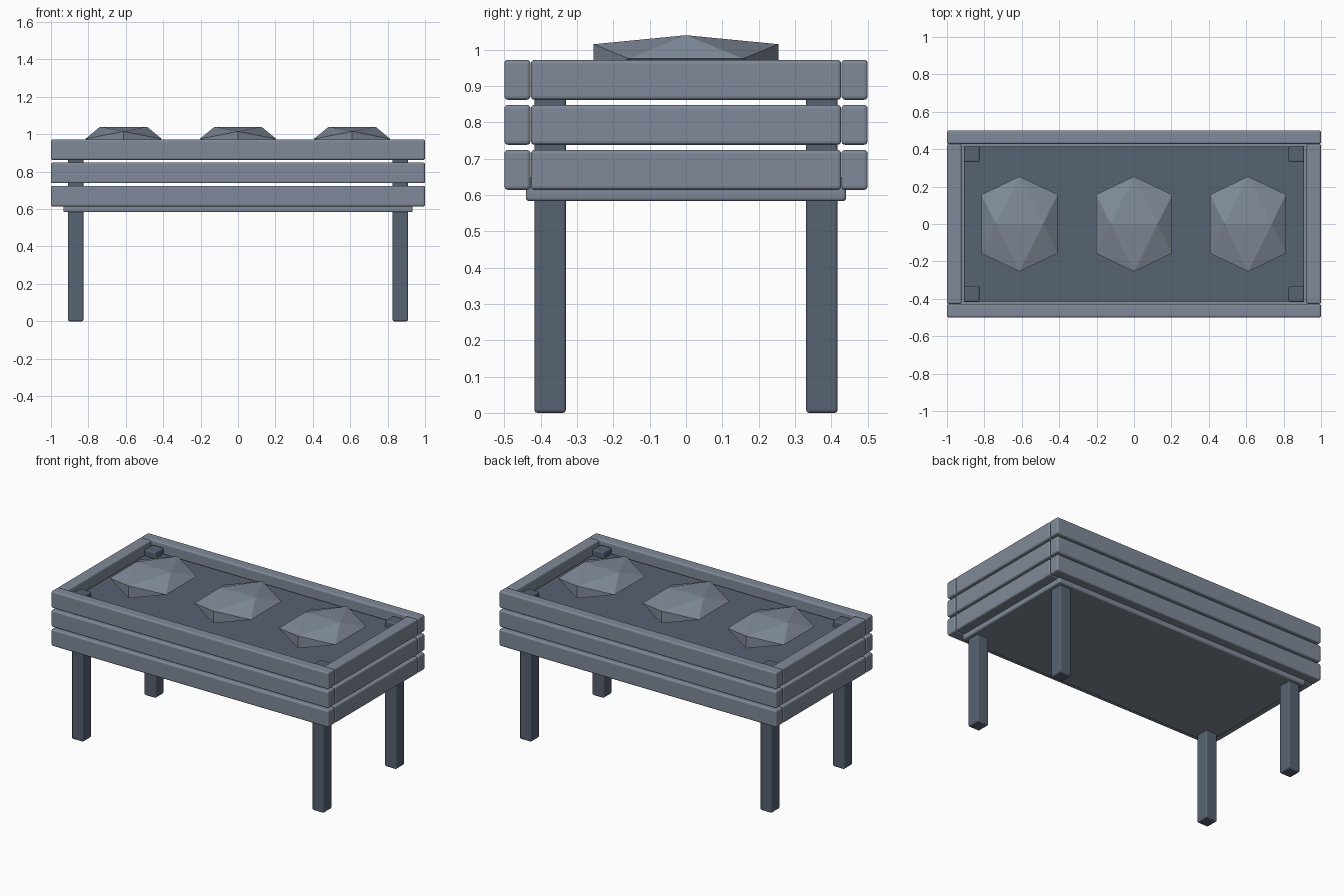
import bpy, bmesh
from mathutils import Vector

if "Cube" in bpy.data.objects:
    bpy.data.objects.remove(bpy.data.objects["Cube"])


def material(name, colour):
    mat = bpy.data.materials.new(name)
    mat.diffuse_color = (*colour, 1)
    mat.use_nodes = True
    mat.node_tree.nodes["Principled BSDF"].inputs["Base Color"].default_value = mat.diffuse_color
    return mat


slate = material("slate", (0.216, 0.254, 0.319))
dark = material("dark_slate", (0.095, 0.122, 0.168))


def make_object(name, bm, mat):
    mesh = bpy.data.meshes.new(name)
    bm.to_mesh(mesh)
    bm.free()
    ob = bpy.data.objects.new(name, mesh)
    bpy.context.collection.objects.link(ob)
    mesh.materials.append(mat)
    return ob


def box(name, lo, hi, bevel=0.01, mat=slate):
    """Box between two opposite corners, with small rounded edges."""
    lo, hi = Vector(lo), Vector(hi)
    bm = bmesh.new()
    bmesh.ops.create_cube(bm, size=1)
    bmesh.ops.scale(bm, vec=hi - lo, verts=bm.verts)
    bmesh.ops.translate(bm, vec=(lo + hi) / 2, verts=bm.verts)
    if bevel:
        bmesh.ops.bevel(bm, geom=bm.edges[:], offset=bevel, segments=3,
                        affect='EDGES', profile=0.5)
    return make_object(name, bm, mat)


# Three rows of planks on all four sides
for row, z in enumerate((0.614, 0.738, 0.862), 1):
    top = z + 0.11
    for side, s in (("front", -1), ("back", 1)):
        y = sorted((s * 0.428, s * 0.5))
        box(f"{side}_plank_{row}", (-1, y[0], z), (1, y[1], top))
    for side, s in (("left", -1), ("right", 1)):
        x = sorted((s * 0.923, s * 1.0))
        box(f"{side}_plank_{row}", (x[0], -0.427, z), (x[1], 0.427, top))

# Bottom board under the planks
box("bottom_board", (-0.934, -0.441, 0.583), (0.934, 0.441, 0.65))

# Soil sheet near the rim
box("soil", (-0.908, -0.415, 0.875), (0.908, 0.415, 0.91), 0, dark)

# Corner legs, rising just above the soil
for fb, sy in (("front", -1), ("back", 1)):
    for lr, sx in (("left", -1), ("right", 1)):
        x, y = sx * 0.868, sy * 0.374
        box(f"{fb}_{lr}_leg", (x - 0.041, y - 0.043, 0),
            (x + 0.041, y + 0.043, 0.95), 0.008, dark)

# Mounds: squashed icosahedra with an edge on top
PHI = (1 + 5 ** 0.5) / 2
for i, x in enumerate((-0.612, 0, 0.61), 1):
    bm = bmesh.new()
    for a in (-1, 1):
        for b in (-1, 1):
            for co in ((a, 0, b * PHI), (0, a * PHI, b), (a * PHI, b, 0)):
                bm.verts.new(co)
    bmesh.ops.convex_hull(bm, input=bm.verts[:])
    bmesh.ops.scale(bm, vec=(0.126, 0.157, 0.04), verts=bm.verts)
    bmesh.ops.translate(bm, vec=(x, 0, 0.975), verts=bm.verts)
    bmesh.ops.recalc_face_normals(bm, faces=bm.faces)
    make_object(f"mound_{i}", bm, slate)

# Soften only the rounded edges
for ob in bpy.context.collection.objects:
    if "plank" in ob.name or "leg" in ob.name or "board" in ob.name:
        bpy.ops.object.select_all(action='DESELECT')
        ob.select_set(True)
        bpy.context.view_layer.objects.active = ob
        bpy.ops.object.shade_smooth_by_angle(angle=0.2)
